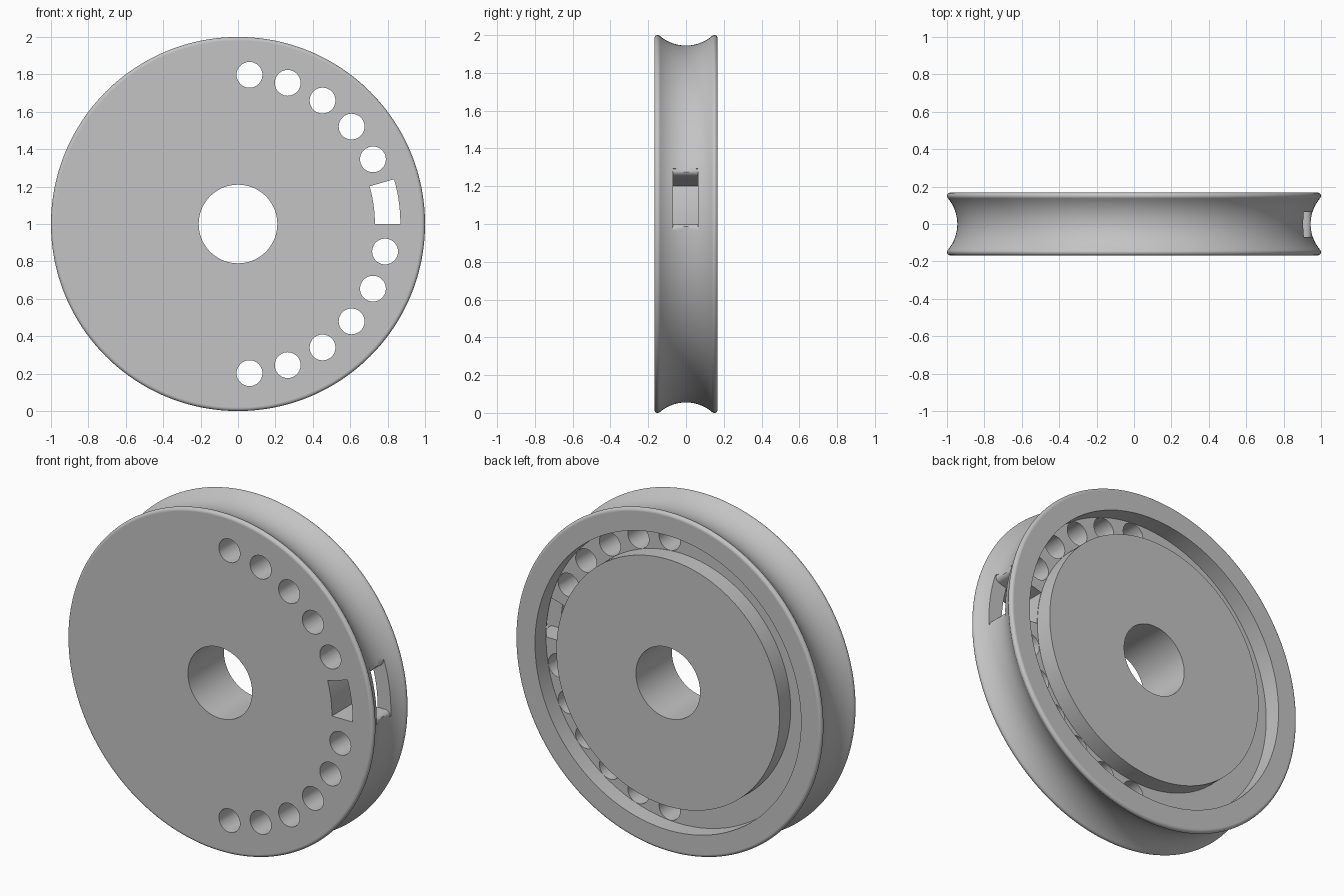
import bpy, bmesh, math
from math import sin, cos, radians, pi

if "Cube" in bpy.data.objects:
    bpy.data.objects.remove(bpy.data.objects["Cube"], do_unlink=True)

HALF = 0.168                      # half thickness of the wheel
BORE, RING_IN, RING_OUT = 0.21, 0.73, 0.87
FLOOR = 0.065                     # depth position of the rear channel floor
SEGMENTS = 192


def make_object(name, bm):
    bmesh.ops.recalc_face_normals(bm, faces=bm.faces)
    mesh = bpy.data.meshes.new(name)
    bm.to_mesh(mesh)
    bm.free()
    obj = bpy.data.objects.new(name, mesh)
    bpy.context.collection.objects.link(obj)
    return obj


def lathe(name, profile):
    """Turn a closed (radius, y) profile around the wheel axle."""
    bm = bmesh.new()
    rings = []
    for i in range(SEGMENTS):
        a = 2 * pi * i / SEGMENTS
        rings.append([bm.verts.new((r * cos(a), y, 1 + r * sin(a))) for r, y in profile])
    n = len(profile)
    for i in range(SEGMENTS):
        here, after = rings[i], rings[(i + 1) % SEGMENTS]
        for j in range(n):
            k = (j + 1) % n
            bm.faces.new((here[j], here[k], after[k], after[j]))
    return make_object(name, bm)


def add_prism(bm, outline, y0, y1):
    """Extrude an (x, z) outline, measured from the axle, along y."""
    front = [bm.verts.new((x, y0, 1 + z)) for x, z in outline]
    back = [bm.verts.new((x, y1, 1 + z)) for x, z in outline]
    bm.faces.new(front)
    bm.faces.new(back[::-1])
    n = len(outline)
    for i in range(n):
        j = (i + 1) % n
        bm.faces.new((front[j], front[i], back[i], back[j]))


def arc(r, start, end, steps=12):
    angles = [radians(start + (end - start) * i / steps) for i in range(steps + 1)]
    return [(r * cos(a), r * sin(a)) for a in angles]


def cut(target, cutter):
    cutter.hide_render = True
    mod = target.modifiers.new("cut", "BOOLEAN")
    mod.operation, mod.solver, mod.object = "DIFFERENCE", "EXACT", cutter
    bpy.context.view_layer.objects.active = target
    bpy.ops.object.modifier_apply(modifier=mod.name)
    bpy.data.objects.remove(cutter, do_unlink=True)


# Rim outline: rounded lips on both sides of a concave belt groove
LIP = 0.018
lip_y = HALF - LIP
lip = [(1 - LIP + LIP * sin(t), -lip_y - LIP * cos(t))
       for t in (radians(a) for a in range(0, 136, 15))]
groove_half, groove_r, sag = -lip[-1][1], lip[-1][0], 0.05
arc_r = (groove_half ** 2 + sag ** 2) / (2 * sag)
centre = groove_r - sag + arc_r
span = math.asin(groove_half / arc_r)
groove = [(centre - arc_r * cos(t), arc_r * sin(t))
          for t in (span * i / 12 for i in range(-11, 12))]
rim = lip + groove + [(r, -y) for r, y in reversed(lip)]

# Wheel body with axle bore and rear ring channel
wheel = lathe("wheel", [(BORE, -HALF)] + rim + [
    (RING_OUT, HALF), (RING_OUT, FLOOR), (RING_IN, FLOOR), (RING_IN, HALF), (BORE, HALF)])

# Round holes through the web, in a half circle
bm = bmesh.new()
angles = [25.6 + 15 * k for k in range(5)]
for a in angles + [-a for a in angles] + [-10.6]:
    cx, cz = 0.8 * cos(radians(a)), 0.8 * sin(radians(a))
    add_prism(bm, [(cx + x, cz + z) for x, z in arc(0.069, 0, 360, 40)[:-1]], -0.3, 0.12)
cut(wheel, make_object("hole_cutter", bm))

# Curved slot through the web
SLOT = 16
bm = bmesh.new()
add_prism(bm, arc(0.732, 0, SLOT) + arc(0.868, SLOT, 0), -0.3, 0.12)
cut(wheel, make_object("slot_cutter", bm))

# Window from the belt groove into the slot, flared at its mouth
flare = [(0.92 + 0.03 * sin(t), 1.9 * (1 - cos(t)))
         for t in (radians(a) for a in range(0, 91, 15))]
flare.append((1.05, flare[-1][1]))
mouth = [(r * cos(radians(SLOT + d)), r * sin(radians(SLOT + d))) for r, d in flare]
base = [(r * cos(radians(-d)), r * sin(radians(-d))) for r, d in reversed(flare)]
bm = bmesh.new()
add_prism(bm, arc(0.734, 0, SLOT) + mouth + base, -0.07, 0.0645)
cut(wheel, make_object("window_cutter", bm))

# Single grey finish
grey = bpy.data.materials.new("grey")
grey.use_nodes = True
colour = (0.55, 0.55, 0.55, 1)
grey.diffuse_color = colour
grey.node_tree.nodes["Principled BSDF"].inputs["Base Color"].default_value = colour
wheel.data.materials.clear()
wheel.data.materials.append(grey)

# Smooth curved walls, flat side faces
bpy.ops.object.select_all(action="DESELECT")
wheel.select_set(True)
bpy.context.view_layer.objects.active = wheel
bpy.ops.object.shade_smooth_by_angle(angle=radians(30))
for face in wheel.data.polygons:
    if abs(face.normal.y) > 0.999:
        face.use_smooth = False
